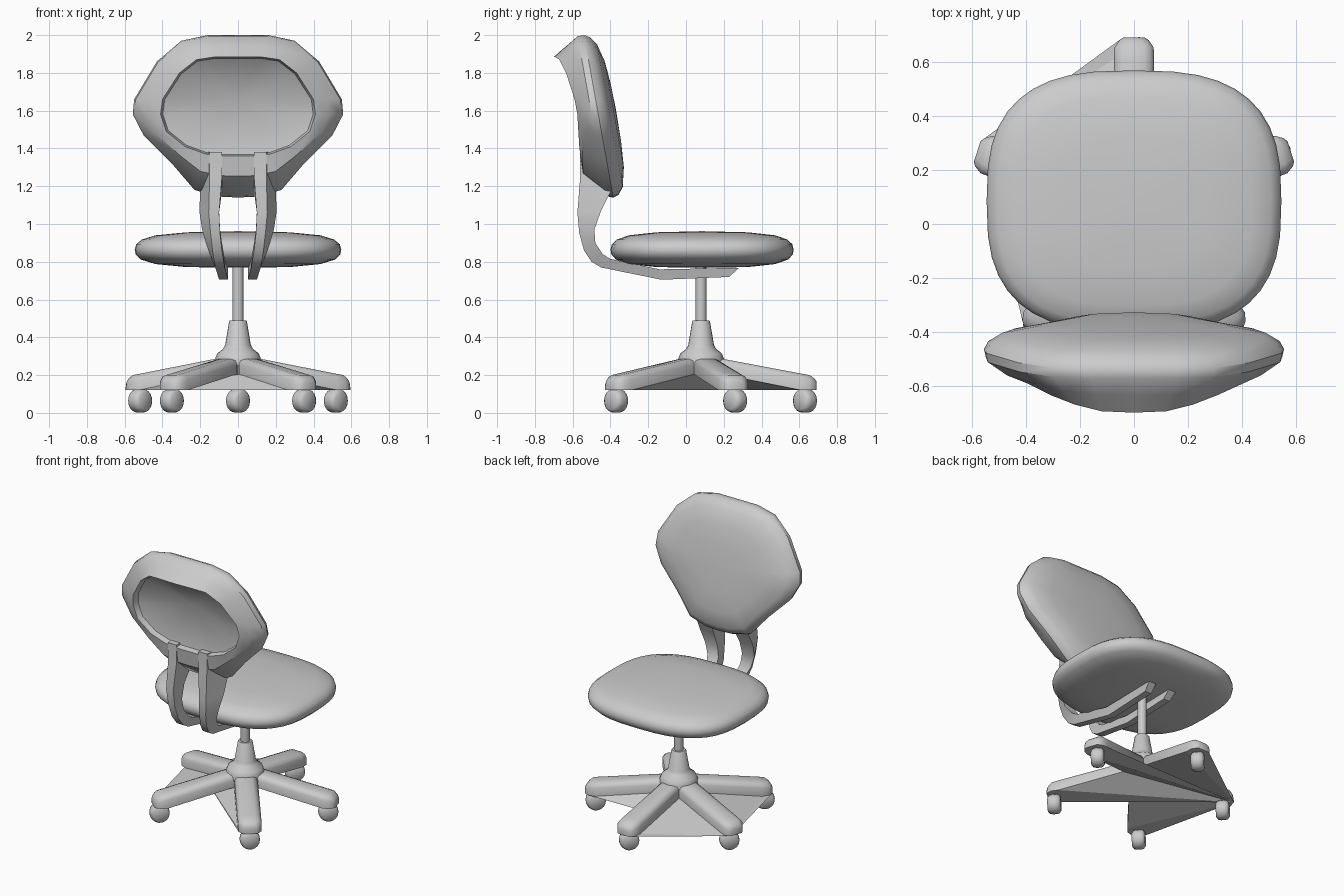
import bpy, bmesh, math
from mathutils import Vector

if "Cube" in bpy.data.objects:
    bpy.data.objects.remove(bpy.data.objects["Cube"])

CY = 0.08  # y of the column axis


def make(name, verts, faces, angle=40):
    me = bpy.data.meshes.new(name)
    me.from_pydata([tuple(v) for v in verts], [], faces)
    bm = bmesh.new()
    bm.from_mesh(me)
    bmesh.ops.remove_doubles(bm, verts=bm.verts, dist=1e-5)
    bmesh.ops.recalc_face_normals(bm, faces=bm.faces)
    bm.to_mesh(me)
    bm.free()
    ob = bpy.data.objects.new(name, me)
    bpy.context.collection.objects.link(ob)
    bpy.ops.object.select_all(action='DESELECT')
    ob.select_set(True)
    bpy.context.view_layer.objects.active = ob
    bpy.ops.object.shade_smooth_by_angle(angle=math.radians(angle))
    return ob


def loft(name, rings, start=None, end=None, angle=40):
    """Skin closed rings; start/end are apex points, or True for a flat cap."""
    n = len(rings[0])
    verts = [p for r in rings for p in r]
    faces = [(k * n + i, k * n + (i + 1) % n, (k + 1) * n + (i + 1) % n, (k + 1) * n + i)
             for k in range(len(rings) - 1) for i in range(n)]
    for cap, base in ((start, 0), (end, (len(rings) - 1) * n)):
        if cap is True:
            faces.append(tuple(base + i for i in range(n)))
        elif cap:
            verts.append(cap)
            faces += [(base + i, base + (i + 1) % n, len(verts) - 1) for i in range(n)]
    return make(name, verts, faces, angle)


def circle(r, z, n=20):
    return [(r * math.cos(2 * math.pi * i / n), CY + r * math.sin(2 * math.pi * i / n), z)
            for i in range(n)]


# Seat cushion: superellipse rings
def seat_ring(s, z, n=40):
    out = []
    for i in range(n):
        a = 2 * math.pi * i / n
        c, d = math.cos(a), math.sin(a)
        e = 2 / 2.8
        out.append((math.copysign(abs(c) ** e, c) * 0.547 * s,
                    0.085 + math.copysign(abs(d) ** e, d) * 0.485 * s, z))
    return out


loft("seat", [seat_ring(s, z) for s, z in
              ((.5, .772), (.8, .788), (.94, .812), (.99, .838), (1, .865), (.985, .893),
               (.93, .918), (.8, .94), (.5, .956))], (0, .085, .768), (0, .085, .962), 60)

# Backrest: half outlines (x, z) of the pad and (x, y, z) of the rear opening
outer = [(0, 2), (.16, 2), (.30, 1.97), (.43, 1.86), (.55, 1.66), (.557, 1.58),
         (.5, 1.47), (.35, 1.32), (.23, 1.18), (.1, 1.145), (0, 1.14)]
rim = [(0, -.70, 1.885), (.12, -.695, 1.885), (.22, -.67, 1.87), (.31, -.635, 1.80),
       (.40, -.59, 1.66), (.41, -.575, 1.58), (.38, -.57, 1.49), (.28, -.565, 1.41),
       (.17, -.56, 1.37), (.08, -.56, 1.36), (0, -.56, 1.36)]


def full(half):
    return [Vector(p) for p in half] + [Vector((-p[0], p[1], p[2])) for p in half[-2:0:-1]]


def lean(z):
    return -.385 - (z - 1.14) * .18


def pad_ring(s, dy):
    out = []
    for x, z in outer:
        zz = 1.6 + (z - 1.6) * s
        out.append((x * s, lean(zz) + dy, zz))
    return full(out)


rim_ring = full(rim)
edge = pad_ring(1, 0)
back_edge = pad_ring(.985, -.035)
mid = []
for r, e in zip(rim_ring, back_edge):
    p = r.lerp(e, .5)
    t = max(0, min(1, (r.z - 1.36) / .45))       # lower shell stays flat, upper slopes
    p.y = r.y + (e.y - r.y) * (.1 + .4 * t)
    mid.append(p)
inner = [Vector((p.x * .97, p.y + .04, 1.62 + (p.z - 1.62) * .97)) for p in rim_ring]
loft("backrest", [inner, rim_ring, mid, back_edge, edge, pad_ring(.97, .03),
                  pad_ring(.88, .06), pad_ring(.65, .085), pad_ring(.35, .095)],
     (0, -.49, 1.66), (0, lean(1.6) + .098, 1.6), 35)

# Two support arms: (rear y, z, front y, z, inner x, rear outer x, front outer x)
arm = [(-.56, 1.38, -.42, 1.38, .085, .15, .18),
       (-.56, 1.25, -.40, 1.17, .085, .15, .20),
       (-.575, 1.06, -.45, 1.07, .10, .155, .205),
       (-.565, .95, -.485, .97, .095, .145, .19),
       (-.54, .86, -.48, .90, .085, .135, .17),
       (-.50, .80, -.44, .84, .075, .125, .15),
       (-.45, .77, -.40, .815, .07, .12, .14),
       (-.13, .705, -.14, .76, .052, .10, .115),
       (.23, .72, .28, .768, .052, .10, .11)]
for side, label in ((-1, "left"), (1, "right")):
    loft("support_arm_" + label,
         [[(side * xi, ry, rz), (side * xr, ry, rz), (side * xf, fy, fz), (side * xi, fy, fz)]
          for ry, rz, fy, fz, xi, xr, xf in arm], True, True, 30)

# Gas column and hub
loft("column", [circle(.029, .45), circle(.029, .79)], True, True)
loft("hub", [circle(r, z) for r, z in ((.125, .25), (.122, .285), (.11, .315), (.08, .338),
                                       (.068, .36), (.047, .485), (.043, .49))], True, True)

# Five legs: (radius, half width, bottom z, top z)
stations = [(.02, .02, .21, .30), (.104, .075, .205, .288), (.53, .075, .12, .208),
            (.575, .073, .12, .20), (.602, .055, .12, .18), (.612, .04, .12, .165)]
angles = [162, 232, 308, 18, 90]
outline = []
for k, deg in enumerate(angles):
    a = math.radians(deg)
    u, v = Vector((math.cos(a), math.sin(a), 0)), Vector((-math.sin(a), math.cos(a), 0))

    def at(r, w, z):
        return u * r + v * w + Vector((0, CY, z))

    secs = [[at(r, -w, zb), at(r, -w, zt - .03), at(r, -w * .82, zt - .01), at(r, -w * .5, zt),
             at(r, w * .5, zt), at(r, w * .82, zt - .01), at(r, w, zt - .03), at(r, w, zb)]
            for r, w, zb, zt in stations]
    verts = [p for s in secs for p in s]
    n = 8
    faces = [(j * n + i, j * n + i + 1, j * n + n + i + 1, j * n + n + i)
             for j in range(len(secs) - 1) for i in range(n - 1)]
    faces.append(tuple((len(secs) - 1) * n + i for i in range(n)))
    make("base_leg_%d" % (k + 1), verts, faces, 50)
    outline += [s[0] for s in secs[1:]] + [s[-1] for s in secs[:0:-1]]

# Underside of the base: one fan from the tip of the first leg
start = len(stations) - 2
pts = outline[start:] + outline[:start]
make("base_underside", pts, [(0, i, i + 1) for i in range(1, len(pts) - 1)], 5)

# Casters: wheels turned diagonally
axis = Vector((-1, 1, 0)).normalized()
tang = Vector((1, 1, 0)).normalized()
for k, (x, y) in enumerate(((-.518, .26), (-.35, -.37), (.35, -.37), (.518, .26), (0, .63))):
    c = Vector((x, y, .064))
    rings = [[c + axis * d + (tang * math.cos(t) + Vector((0, 0, 1)) * math.sin(t)) * r
              for t in (2 * math.pi * i / 18 for i in range(18))]
             for d, r in ((-.042, .045), (-.03, .06), (-.012, .064), (.012, .064),
                          (.03, .06), (.042, .045))]
    loft("caster_%d" % (k + 1), rings, True, True)
